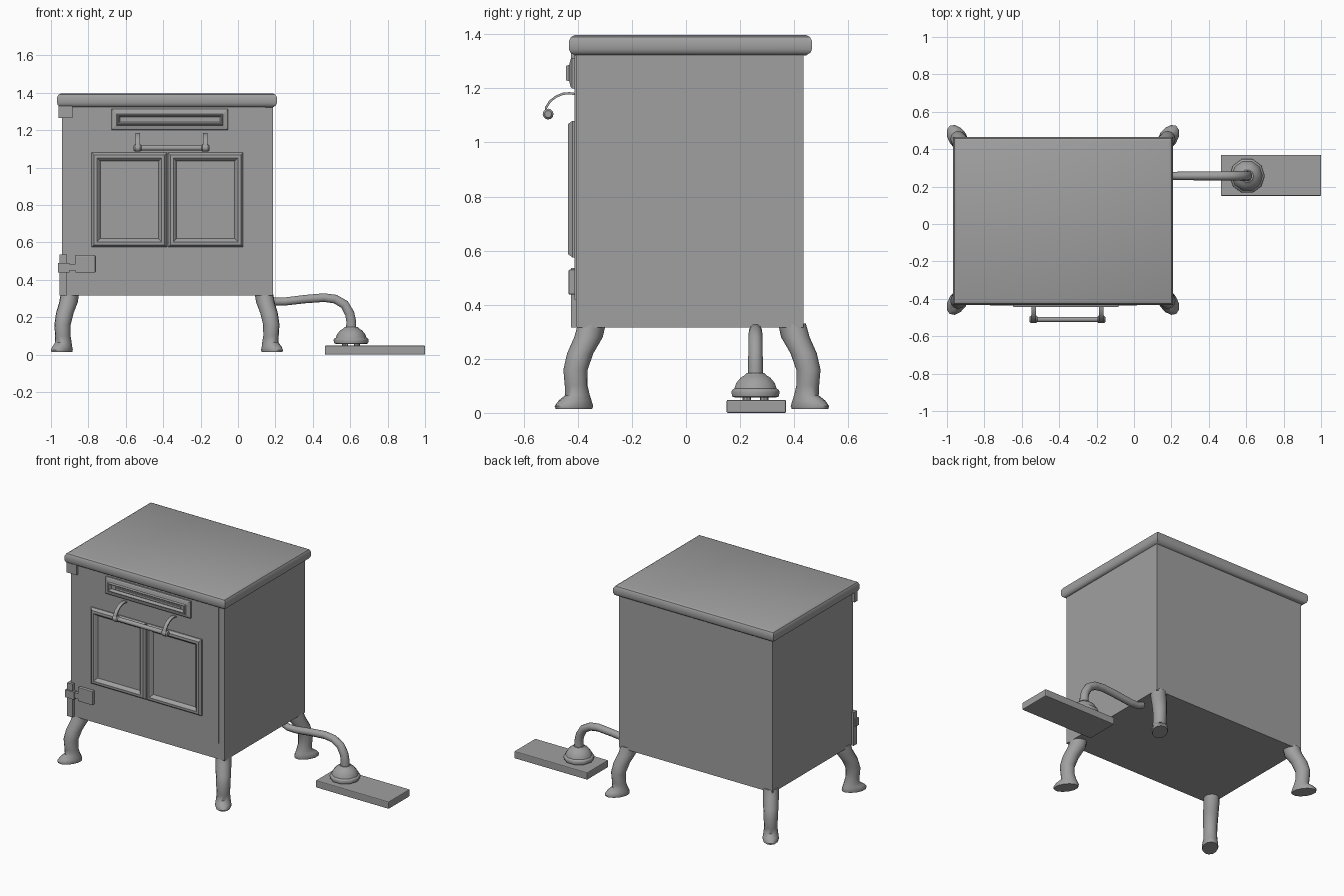
import bpy, bmesh, math
from mathutils import Vector

if "Cube" in bpy.data.objects:
    bpy.data.objects.remove(bpy.data.objects["Cube"])

iron = bpy.data.materials.new("grey iron")
iron.use_nodes = True
GREY = (0.35, 0.35, 0.35, 1)
iron.diffuse_color = GREY
iron.node_tree.nodes["Principled BSDF"].inputs["Base Color"].default_value = GREY


def loft(name, rings, smooth=0):
    """Skin a row of equal rings and close both ends."""
    bm = bmesh.new()
    rows = [[bm.verts.new(p) for p in ring] for ring in rings]
    n = len(rows[0])
    for a, b in zip(rows, rows[1:]):
        for i in range(n):
            j = (i + 1) % n
            bm.faces.new((a[i], a[j], b[j], b[i]))
    bm.faces.new(rows[0][::-1])
    bm.faces.new(rows[-1])
    bmesh.ops.recalc_face_normals(bm, faces=bm.faces)
    mesh = bpy.data.meshes.new(name)
    bm.to_mesh(mesh)
    bm.free()
    mesh.materials.append(iron)
    ob = bpy.data.objects.new(name, mesh)
    bpy.context.collection.objects.link(ob)
    if smooth:
        bpy.ops.object.select_all(action="DESELECT")
        ob.select_set(True)
        bpy.context.view_layer.objects.active = ob
        bpy.ops.object.shade_smooth_by_angle(angle=math.radians(smooth))
    return ob


def box(name, x0, x1, y0, y1, z0, z1, bevel=0):
    rings = [[(x0, y0, z), (x1, y0, z), (x1, y1, z), (x0, y1, z)] for z in (z0, z1)]
    ob = loft(name, rings)
    if bevel:
        mod = ob.modifiers.new("soft edges", "BEVEL")
        mod.width = bevel
        mod.segments = 2
    return ob


def front_panel(name, x0, x1, z0, z1, steps, smooth=0):
    """Stepped rectangle on the front; steps are (inset, y)."""
    return loft(name, [[(x0 + d, y, z0 + d), (x1 - d, y, z0 + d),
                        (x1 - d, y, z1 - d), (x0 + d, y, z1 - d)] for d, y in steps], smooth)


def sweep(name, path, side, sizes, n=12, turn=0.0, smooth=40):
    """Sweep an oval along a flat path; sizes are (half width, half thickness)."""
    path = [Vector(p) for p in path]
    side = Vector(side)
    rings = []
    for i, p in enumerate(path):
        tangent = (path[min(i + 1, len(path) - 1)] - path[max(i - 1, 0)]).normalized()
        normal = tangent.cross(side)
        w, t = sizes[i] if isinstance(sizes, list) else sizes
        angles = [2 * math.pi * k / n + turn for k in range(n)]
        rings.append([p + side * math.cos(a) * w + normal * math.sin(a) * t for a in angles])
    return loft(name, rings, smooth)


# Cabinet and the top plate with its rounded rim
box("cabinet", -0.94, 0.187, -0.407, 0.435, 0.315, 1.335)
rim = [(0.022, 1.322), (0.006, 1.332), (0, 1.345), (0, 1.375), (0.008, 1.39), (0.022, 1.397)]
loft("top_plate", [[(-0.968 + d, -0.433 + d, z), (0.208 - d, -0.433 + d, z),
                    (0.208 - d, 0.466 - d, z), (-0.968 + d, 0.466 - d, z)] for d, z in rim], 35)

# Door plate
box("door", -0.885, 0.145, -0.413, -0.405, 0.42, 1.325)

# Window frames with sunken panes
for name, x0, x1 in (("left_pane_frame", -0.374, 0.028), ("right_pane_frame", -0.782, -0.38)):
    front_panel(name, x0, x1, 0.575, 1.08,
                [(0, -0.41), (0, -0.42), (0.012, -0.436), (0.028, -0.437),
                 (0.036, -0.43), (0.046, -0.417)])

# Air vent with a raised lip around its slot
vent = front_panel("air_vent", -0.675, -0.053, 1.2, 1.313,
                   [(0, -0.41), (0, -0.422), (0.006, -0.427), (0.026, -0.432),
                    (0.03, -0.443), (0.035, -0.443), (0.043, -0.424)])
box("vent_slider", -0.6, -0.12, -0.432, -0.42, 1.248, 1.262)

# Handle: two curled straps and a bar with end knobs
curl = [(-0.405, 1.178), (-0.43, 1.182), (-0.455, 1.18), (-0.48, 1.17),
        (-0.503, 1.152), (-0.517, 1.13), (-0.52, 1.105)]
for name, x in (("left_handle_strap", -0.175), ("right_handle_strap", -0.537)):
    sweep(name, [(x, y, z) for y, z in curl], (1, 0, 0), (0.017, 0.006), 4, math.pi / 4, 50)
    sweep(name.replace("strap", "knob"),
          [(x + d, -0.51, 1.105) for d in (-0.022, -0.014, 0.014, 0.022)], (0, 1, 0),
          [(r, r) for r in (0.013, 0.02, 0.02, 0.013)])
sweep("handle_bar", [(-0.537, -0.51, 1.105), (-0.175, -0.51, 1.105)], (0, 1, 0), (0.014, 0.014))

# Hinges on the door's right edge
box("upper_hinge", -0.96, -0.885, -0.425, -0.395, 1.265, 1.33)
box("lower_hinge_post", -0.955, -0.915, -0.425, -0.39, 0.315, 0.535)
box("lower_hinge_knuckle", -0.963, -0.9, -0.434, -0.405, 0.44, 0.49)
box("lower_hinge_arm", -0.9, -0.865, -0.428, -0.405, 0.45, 0.485)
box("lower_hinge_leaf", -0.87, -0.763, -0.434, -0.405, 0.438, 0.53, 0.004)

# Curved legs: (height, reach outward, half length, half width)
leg_rings = [(0.33, 0, 0.053, 0.048), (0.28, 0.015, 0.055, 0.048), (0.22, 0.052, 0.05, 0.046),
             (0.16, 0.073, 0.046, 0.043), (0.1, 0.07, 0.043, 0.041), (0.065, 0.064, 0.047, 0.043),
             (0.045, 0.075, 0.067, 0.047), (0.025, 0.08, 0.08, 0.05), (0.015, 0.08, 0.076, 0.047)]
for sx, side_name in ((1, "left"), (-1, "right")):
    for sy, end_name in ((-1, "front"), (1, "back")):
        rings = []
        for z, reach, length, width in leg_rings:
            ring = []
            for k in range(12):
                a = 2 * math.pi * k / 12
                u, v = reach + length * math.cos(a), width * math.sin(a)
                ring.append((-0.38 + sx * (0.518 + 0.55 * u - 0.83 * v),
                             0.022 + sy * (0.37 + 0.83 * u + 0.55 * v), z))
            rings.append(ring)
        loft(f"{end_name}_{side_name}_leg", rings, 50)

# Pipe from the cabinet down to the pedal
pipe = [(0.15, 0.3), (0.19, 0.284), (0.25, 0.284), (0.36, 0.297), (0.46, 0.305), (0.52, 0.297),
        (0.57, 0.268), (0.597, 0.22), (0.605, 0.18), (0.605, 0.13)]
sweep("pipe", [(x, 0.257, z) for x, z in pipe], (0, 1, 0),
      [(0.021 + 0.0008 * i, 0.021 + 0.0008 * i) for i in range(len(pipe))], 10)

# Bell-shaped bellows and its stubs
bell = [(0.056, 0.075), (0.06, 0.09), (0.078, 0.094), (0.086, 0.09), (0.09, 0.082),
        (0.11, 0.075), (0.13, 0.058), (0.137, 0.046), (0.148, 0.034)]
sweep("bellows", [(0.605, 0.257, z) for z, r in bell], (1, 0, 0), [(r, r) for z, r in bell], 10)
for i in range(4):
    a = math.pi / 4 + i * math.pi / 2
    x, y = 0.605 + 0.045 * math.cos(a), 0.257 + 0.045 * math.sin(a)
    sweep(f"bellows_stub_{i + 1}", [(x, y, 0.04), (x, y, 0.06)], (1, 0, 0), (0.016, 0.016), 8)

# Pedal board
box("pedal_board", 0.465, 1.0, 0.15, 0.37, 0, 0.048, 0.005)
